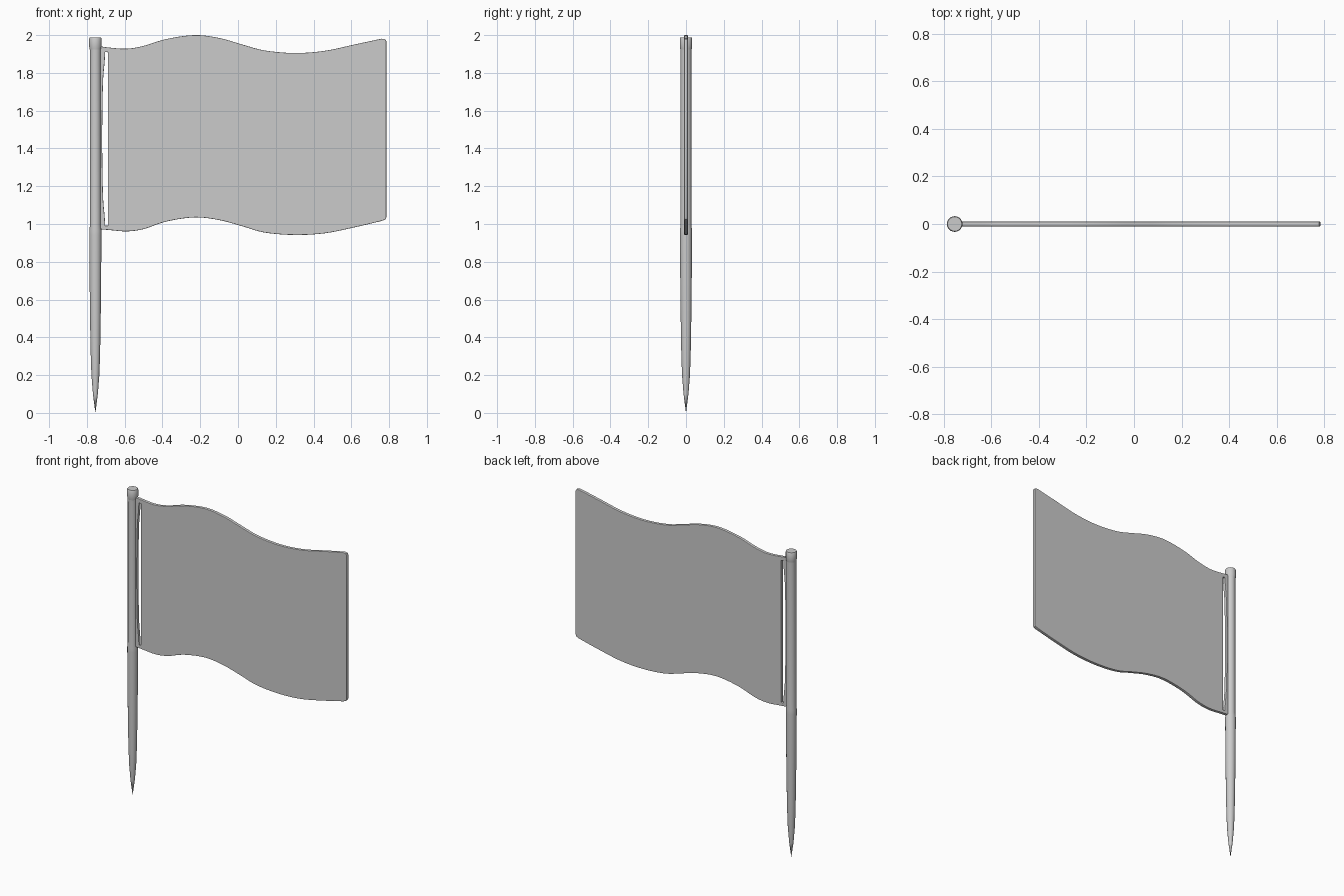
import bpy
import bmesh
from math import cos, sin, pi
from mathutils import Vector

if "Cube" in bpy.data.objects:
    bpy.data.objects.remove(bpy.data.objects["Cube"])

POLE_X = -0.755


def smooth_path(pts, steps=5):
    """Catmull-Rom samples through a few control points."""
    p = [Vector(q) for q in pts]
    p = [2 * p[0] - p[1]] + p + [2 * p[-1] - p[-2]]
    out = []
    for a, b, c, d in zip(p, p[1:], p[2:], p[3:]):
        for i in range(steps):
            t = i / steps
            out.append(0.5 * (2 * b + (c - a) * t + (2 * a - 5 * b + 4 * c - d) * t * t
                              + (3 * b - a - 3 * c + d) * t ** 3))
    return out + [p[-2]]


def finish(ob):
    bpy.ops.object.select_all(action='DESELECT')
    ob.select_set(True)
    bpy.context.view_layer.objects.active = ob
    if ob.type == 'CURVE':
        bpy.ops.object.convert(target='MESH')
    bpy.ops.object.shade_smooth_by_angle(angle=0.6)


def lathe(name, profile, sides=24):
    bm = bmesh.new()
    rings = []
    for r, z in profile:
        if r == 0:
            rings.append([bm.verts.new((0, 0, z))] * sides)
        else:
            rings.append([bm.verts.new((r * cos(2 * pi * i / sides), r * sin(2 * pi * i / sides), z))
                          for i in range(sides)])
    for lo, hi in zip(rings, rings[1:]):
        for i in range(sides):
            j = (i + 1) % sides
            bm.faces.new(dict.fromkeys((lo[i], lo[j], hi[j], hi[i])))
    bmesh.ops.recalc_face_normals(bm, faces=bm.faces)
    me = bpy.data.meshes.new(name)
    bm.to_mesh(me)
    bm.free()
    ob = bpy.data.objects.new(name, me)
    ob.location.x = POLE_X
    bpy.context.collection.objects.link(ob)
    finish(ob)


# Pole: pointed stake, slightly thicker lower half, capped top
lathe("pole", [(0, 0), (0.013, 0.10), (0.021, 0.20), (0.0245, 0.30), (0.027, 0.42),
               (0.030, 0.65), (0.032, 0.94), (0.032, 0.965), (0.029, 0.99),
               (0.029, 1.90), (0.030, 1.93)])
lathe("pole_cap", [(0, 1.92), (0.029, 1.92), (0.033, 1.94), (0.033, 1.982), (0.030, 1.988), (0, 1.988)])

# Flag outline: wavy top and bottom edges, rounded free corners
top = smooth_path([(-0.74, 1.942), (-0.68, 1.934), (-0.59, 1.928), (-0.50, 1.943), (-0.38, 1.979),
                   (-0.23, 2.0), (-0.10, 1.985), (0.02, 1.951), (0.14, 1.919), (0.30, 1.905),
                   (0.46, 1.917), (0.62, 1.951), (0.76, 1.981)])
bottom = smooth_path([(-0.74, 0.973), (-0.68, 0.968), (-0.59, 0.961), (-0.50, 0.973), (-0.38, 1.013),
                      (-0.23, 1.035), (-0.10, 1.021), (0.02, 0.989), (0.14, 0.955), (0.30, 0.942),
                      (0.46, 0.951), (0.62, 0.983), (0.76, 1.016)])
free_end = [Vector(q) for q in [(0.779, 1.024), (0.785, 1.036), (0.785, 1.968), (0.779, 1.979)]]
outline = bottom + free_end + top[::-1]

# Slot beside the pole, leaving a tab at top and bottom
slot = [Vector((-0.688, 0.991)), Vector((-0.688, 1.909)), Vector((-0.703, 1.911))]
slot += smooth_path([(-0.706, 1.86), (-0.715, 1.74), (-0.719, 1.45), (-0.715, 1.16), (-0.706, 1.04)])
slot += [Vector((-0.703, 0.991))]

cu = bpy.data.curves.new("flag", 'CURVE')
cu.dimensions = '2D'
cu.fill_mode = 'BOTH'
cu.extrude = 0.007
cu.bevel_depth = 0.003
cu.bevel_resolution = 1
cu.offset = -0.003
for pts in (outline, slot):
    sp = cu.splines.new('POLY')
    sp.points.add(len(pts) - 1)
    for pt, q in zip(sp.points, pts):
        pt.co = (q.x, q.y, 0, 1)
    sp.use_cyclic_u = True
flag = bpy.data.objects.new("flag", cu)
flag.rotation_euler.x = pi / 2
bpy.context.collection.objects.link(flag)
finish(flag)
